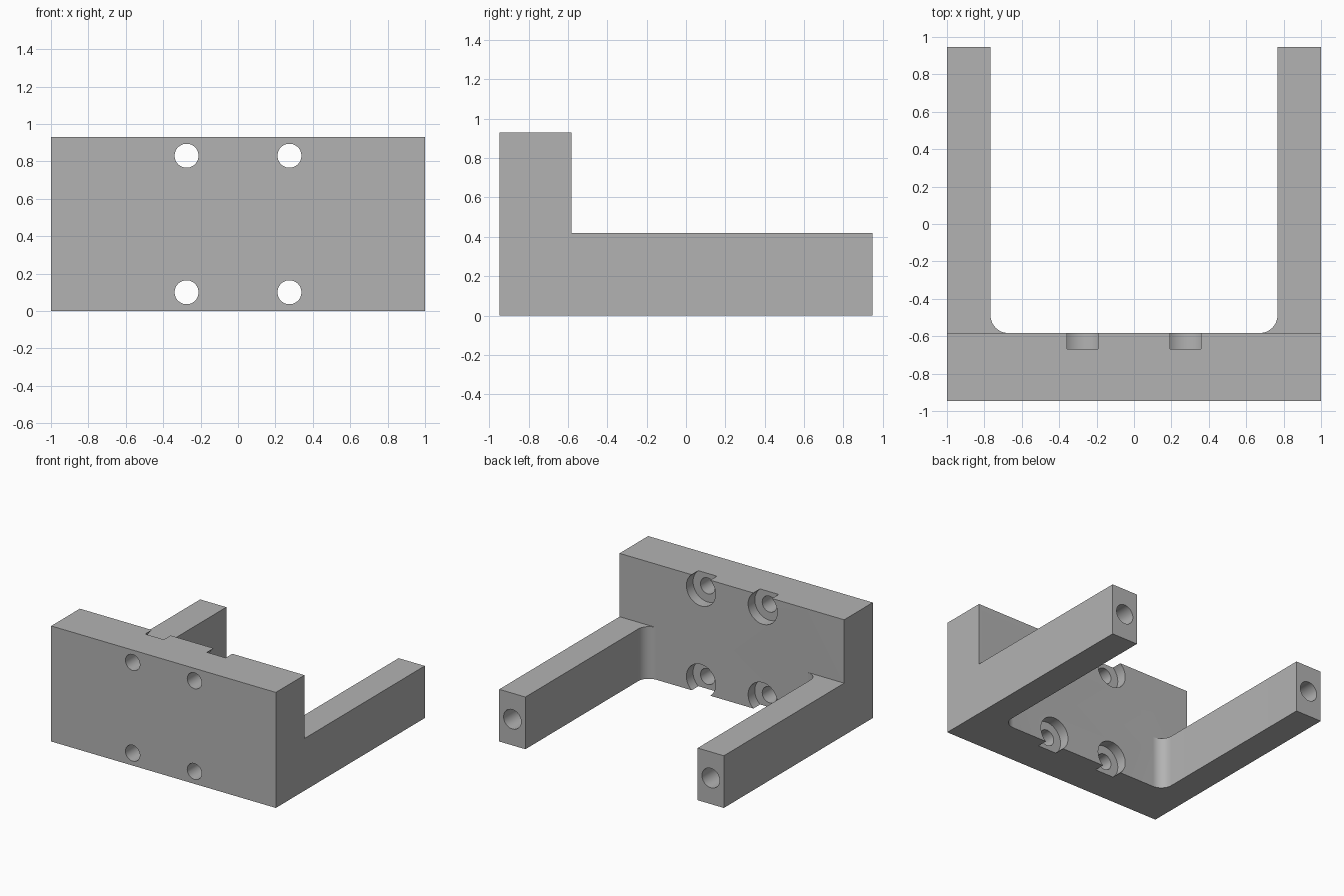
import bpy
import bmesh
import math
from mathutils import Vector

cube = bpy.data.objects.get("Cube")
if cube:
    bpy.data.objects.remove(cube, do_unlink=True)

FRONT, INNER, BACK = -0.947, -0.583, 0.947
ARM_IN, ARM_TOP, PLATE_TOP = 0.767, 0.42, 0.93
FILLET = 0.095

grey = bpy.data.materials.new("plain grey")
grey.use_nodes = True
color = (0.45, 0.45, 0.45, 1)
grey.diffuse_color = color
grey.node_tree.nodes["Principled BSDF"].inputs["Base Color"].default_value = color


def arm_outline(side):
    """Plan of one arm, with the rounded inside corner."""
    pts = [(1, INNER), (1, BACK), (ARM_IN, BACK)]
    for i in range(13):
        a = -math.pi / 2 * i / 12
        pts.append((ARM_IN - FILLET + FILLET * math.cos(a),
                    INNER + FILLET + FILLET * math.sin(a)))
    return [(x * side, y) for x, y in pts]


def raise_faces(bm, faces, height, keep):
    """Extrude faces upward and return the new top faces."""
    result = bmesh.ops.extrude_face_region(bm, geom=faces, use_keep_orig=keep)
    verts = [g for g in result["geom"] if isinstance(g, bmesh.types.BMVert)]
    bmesh.ops.translate(bm, verts=verts, vec=(0, 0, height))
    if not keep:
        old = [f for f in faces if f.is_valid]
        bmesh.ops.delete(bm, geom=old, context='FACES_ONLY')
    return [g for g in result["geom"] if isinstance(g, bmesh.types.BMFace)]


# U-shaped base with a taller front plate
bm = bmesh.new()
corner = ARM_IN - FILLET
plate = [(-1, FRONT), (1, FRONT), (1, INNER), (corner, INNER),
         (-corner, INNER), (-1, INNER)]
for outline in (plate, arm_outline(1), arm_outline(-1)):
    bm.faces.new([bm.verts.new((x, y, 0)) for x, y in outline])
bmesh.ops.remove_doubles(bm, verts=bm.verts, dist=0.0001)
bmesh.ops.recalc_face_normals(bm, faces=bm.faces)
tops = raise_faces(bm, list(bm.faces), ARM_TOP, True)
plate_top = min(tops, key=lambda f: f.calc_center_median().y)
raise_faces(bm, [plate_top], PLATE_TOP - ARM_TOP, False)
bmesh.ops.recalc_face_normals(bm, faces=bm.faces)
mesh = bpy.data.meshes.new("mounting_bracket")
bm.to_mesh(mesh)
bm.free()
mesh.materials.append(grey)
bracket = bpy.data.objects.new("mounting_bracket", mesh)
bpy.context.collection.objects.link(bracket)
bpy.context.view_layer.objects.active = bracket
bracket.select_set(True)


def drill(x, z, radius, y0, y1):
    """Cut a round hole along y."""
    bpy.ops.mesh.primitive_cylinder_add(
        vertices=48, radius=radius, depth=y1 - y0,
        location=Vector((x, (y0 + y1) / 2, z)), rotation=(math.pi / 2, 0, 0))
    cutter = bpy.context.object
    cutter.name = "hole_cutter"
    cutter.hide_render = True
    cutter.data.materials.append(grey)
    bpy.ops.object.select_all(action='DESELECT')
    bracket.select_set(True)
    bpy.context.view_layer.objects.active = bracket
    mod = bracket.modifiers.new("hole", 'BOOLEAN')
    mod.operation = 'DIFFERENCE'
    mod.solver = 'EXACT'
    mod.object = cutter
    bpy.ops.object.modifier_apply(modifier=mod.name)
    bpy.data.objects.remove(cutter, do_unlink=True)


for side in (-1, 1):
    # Counterbored bolt holes through the plate
    for z in (0.1, PLATE_TOP - 0.1):
        drill(side * 0.275, z, 0.13, INNER - 0.085, INNER + 0.1)
        drill(side * 0.275, z, 0.064, FRONT - 0.1, INNER)
    # Blind holes in the arm ends
    drill(side * (1 + ARM_IN) / 2, ARM_TOP / 2, 0.078, BACK - 0.45, BACK + 0.1)

bpy.ops.object.shade_smooth_by_angle(angle=math.radians(30))
